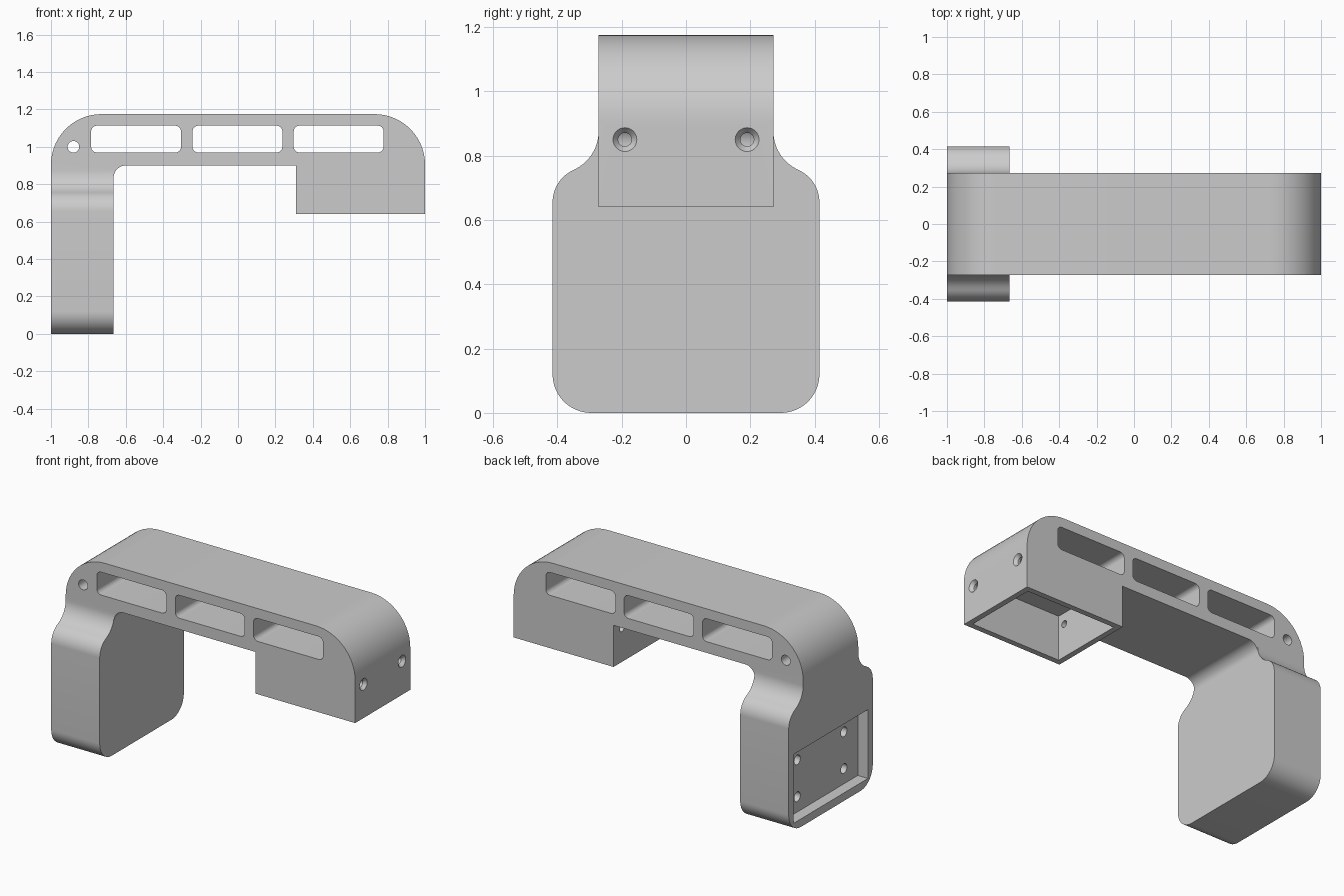
import bpy, bmesh, math
from mathutils import Vector

if "Cube" in bpy.data.objects:
    bpy.data.objects.remove(bpy.data.objects["Cube"])


def arc(cx, cy, r, a0, a1, n=14):
    return [(cx + r * math.cos(a0 + (a1 - a0) * i / n),
             cy + r * math.sin(a0 + (a1 - a0) * i / n)) for i in range(n + 1)]


def rounded(corners):
    """Polygon of (u, v, radius) corners with each corner filleted."""
    out = []
    for i, (u, v, r) in enumerate(corners):
        p = Vector((u, v))
        if r == 0:
            out.append((u, v))
            continue
        d1 = (Vector(corners[i - 1][:2]) - p).normalized()
        d2 = (Vector(corners[(i + 1) % len(corners)][:2]) - p).normalized()
        half = math.acos(d1.dot(d2)) / 2
        t = r / math.tan(half)
        c = p + (d1 + d2).normalized() * (r / math.sin(half))
        s, e = p + d1 * t - c, p + d2 * t - c
        a0 = math.atan2(s.y, s.x)
        sweep = math.atan2(s.x * e.y - s.y * e.x, s.dot(e))
        out += arc(c.x, c.y, r, a0, a0 + sweep)
    return out


def rect(u0, u1, v0, v1, r=0):
    return rounded([(u0, v0, r), (u1, v0, r), (u1, v1, r), (u0, v1, r)])


def make_object(name, bm):
    bmesh.ops.recalc_face_normals(bm, faces=bm.faces[:])
    me = bpy.data.meshes.new(name)
    bm.to_mesh(me)
    bm.free()
    ob = bpy.data.objects.new(name, me)
    bpy.context.collection.objects.link(ob)
    return ob


def loft(name, axis, rings):
    """Solid through rings of (position along axis, 2D points)."""
    bm = bmesh.new()
    place = (lambda a, u, v: (a, u, v)) if axis == 'X' else (lambda a, u, v: (u, a, v))
    loops = [[bm.verts.new(place(a, u, v)) for u, v in pts] for a, pts in rings]
    n = len(loops[0])
    for lo, hi in zip(loops, loops[1:]):
        for i in range(n):
            j = (i + 1) % n
            bm.faces.new((lo[i], lo[j], hi[j], hi[i]))
    bm.faces.new(loops[0])
    bm.faces.new(loops[-1])
    return make_object(name, bm)


def prism(name, axis, pts, a0, a1):
    return loft(name, axis, [(a0, pts), (a1, pts)])


def circle(u, v, r, n=32):
    return arc(u, v, r, 0, 2 * math.pi, n)[:-1]


def combine(ob, other, op='DIFFERENCE'):
    other.hide_render = True
    mod = ob.modifiers.new(op.lower(), 'BOOLEAN')
    mod.operation = op
    mod.solver = 'EXACT'
    mod.object = other
    bpy.context.view_layer.objects.active = ob
    bpy.ops.object.modifier_apply(modifier=mod.name)
    bpy.data.objects.remove(other, do_unlink=True)


# Top beam with the hanging right block and the core of the left leg
beam_profile = rounded([(-1, 0.4, 0), (-0.665, 0.4, 0), (-0.665, 0.9, 0.065),
                        (0.31, 0.9, 0), (0.31, 0.64, 0), (1, 0.64, 0),
                        (1, 1.175, 0.27), (-1, 1.175, 0.27)])
body = prism("bracket_body", 'Y', beam_profile, -0.272, 0.272)

# Wide leg: rounded foot and S-shaped shoulders
turn = math.atan2(0.22, 0.097)
half = (arc(0.295, 0.12, 0.12, -math.pi / 2, 0)
        + arc(0.305, 0.655, 0.11, 0, turn)
        + arc(0.402, 0.875, 0.13, math.pi + turn, math.pi)[1:])
leg_profile = half + [(-y, z) for y, z in reversed(half)]
combine(body, prism("wide_leg", 'X', leg_profile, -1, -0.665), 'UNION')

# Three windows and the pin hole through the beam
for x in (-0.785, -0.243, 0.298):
    combine(body, prism("window_cut", 'Y', rect(x, x + 0.48, 0.97, 1.113, 0.03), -0.6, 0.6))
combine(body, prism("pin_cut", 'Y', circle(-0.88, 1.0, 0.031), -0.6, 0.6))

# Open pocket under the right block
combine(body, prism("pocket_cut", 'Y', rect(0.345, 0.965, 0.5, 0.92), -0.237, 0.237))

# Countersunk screw holes through both end walls of the block
for y in (-0.19, 0.19):
    rings = [(a, circle(y, 0.85, r)) for a, r in
             ((0.2, 0.021), (0.98, 0.021), (1.0, 0.037), (1.05, 0.037))]
    combine(body, loft("screw_cut", 'X', rings))

# Shallow recess on the outside of the leg with four blind holes
combine(body, prism("recess_cut", 'X', rect(-0.367, 0.367, 0.05, 0.48), -1.1, -0.93))
for y in (-0.23, 0.23):
    for z in (0.145, 0.375):
        combine(body, prism("blind_cut", 'X', circle(y, z, 0.03), -1.1, -0.81))

# Smooth curved surfaces, crisp edges
bpy.ops.object.select_all(action='DESELECT')
body.select_set(True)
bpy.context.view_layer.objects.active = body
bpy.ops.object.shade_smooth_by_angle(angle=math.radians(30))
